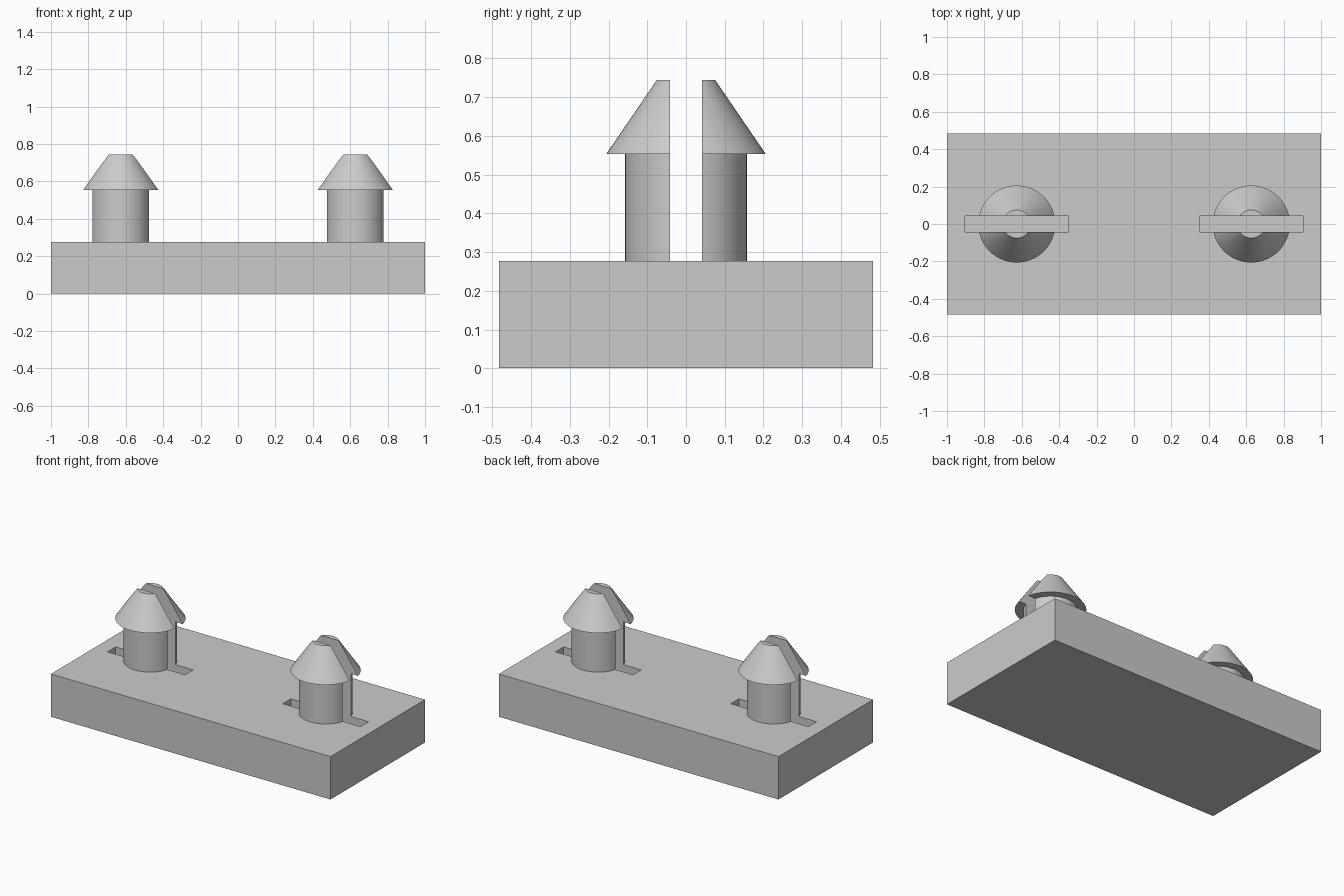
import bpy, bmesh, math
from mathutils import Vector

if "Cube" in bpy.data.objects:
    bpy.data.objects.remove(bpy.data.objects["Cube"])

BASE_TOP = 0.277
PEG_X = 0.627
SLOT_HALF = 0.0415

grey = bpy.data.materials.new("light_grey")
grey.use_nodes = True
grey.diffuse_color = (0.6, 0.6, 0.6, 1)
grey.node_tree.nodes["Principled BSDF"].inputs["Base Color"].default_value = (0.6, 0.6, 0.6, 1)


def add_object(name, bm):
    bmesh.ops.recalc_face_normals(bm, faces=bm.faces)
    mesh = bpy.data.meshes.new(name)
    bm.to_mesh(mesh)
    bm.free()
    mesh.materials.append(grey)
    obj = bpy.data.objects.new(name, mesh)
    bpy.context.collection.objects.link(obj)
    return obj


def box(name, size, centre):
    bm = bmesh.new()
    bmesh.ops.create_cube(bm, size=1)
    bmesh.ops.scale(bm, vec=size, verts=bm.verts)
    bmesh.ops.translate(bm, vec=centre, verts=bm.verts)
    return add_object(name, bm)


def peg_half(name, x, side):
    # Lathe the stem and conical head, then keep one side of the slit
    profile = [(0, BASE_TOP), (0.157, BASE_TOP), (0.157, 0.553),
               (0.206, 0.553), (0.075, 0.745), (0, 0.745)]
    bm = bmesh.new()
    verts = [bm.verts.new((r, 0, z)) for r, z in profile]
    edges = [bm.edges.new(pair) for pair in zip(verts, verts[1:])]
    bmesh.ops.spin(bm, geom=verts + edges, cent=(0, 0, 0), axis=(0, 0, 1),
                   angle=math.tau, steps=64, use_merge=True)
    bmesh.ops.remove_doubles(bm, verts=bm.verts, dist=1e-5)
    cut = bmesh.ops.bisect_plane(bm, geom=bm.verts[:] + bm.edges[:] + bm.faces[:],
                                 plane_co=(0, side * SLOT_HALF, 0),
                                 plane_no=Vector((0, side, 0)), clear_inner=True)
    rim = [e for e in cut["geom_cut"] if isinstance(e, bmesh.types.BMEdge)]
    bmesh.ops.contextual_create(bm, geom=rim)
    bmesh.ops.translate(bm, vec=(x, 0, 0), verts=bm.verts)
    obj = add_object(name, bm)
    bpy.ops.object.select_all(action='DESELECT')
    obj.select_set(True)
    bpy.context.view_layer.objects.active = obj
    bpy.ops.object.shade_smooth_by_angle(angle=math.radians(25))


# Base block
base = box("base_block", (2, 0.966, BASE_TOP), (0, 0, BASE_TOP / 2))

for label, sign in (("left", 1), ("right", -1)):
    # Blind slot that runs under each split peg
    cutter = box(label + "_slot_cutter", (0.555, 2 * SLOT_HALF, 0.28),
                 (sign * PEG_X, 0, BASE_TOP))
    cutter.hide_render = True
    cutter.hide_set(True)
    slot = base.modifiers.new(label + "_slot", 'BOOLEAN')
    slot.operation = 'DIFFERENCE'
    slot.solver = 'EXACT'
    slot.object = cutter
    # Split peg
    peg_half(label + "_peg_front_half", sign * PEG_X, -1)
    peg_half(label + "_peg_back_half", sign * PEG_X, 1)
